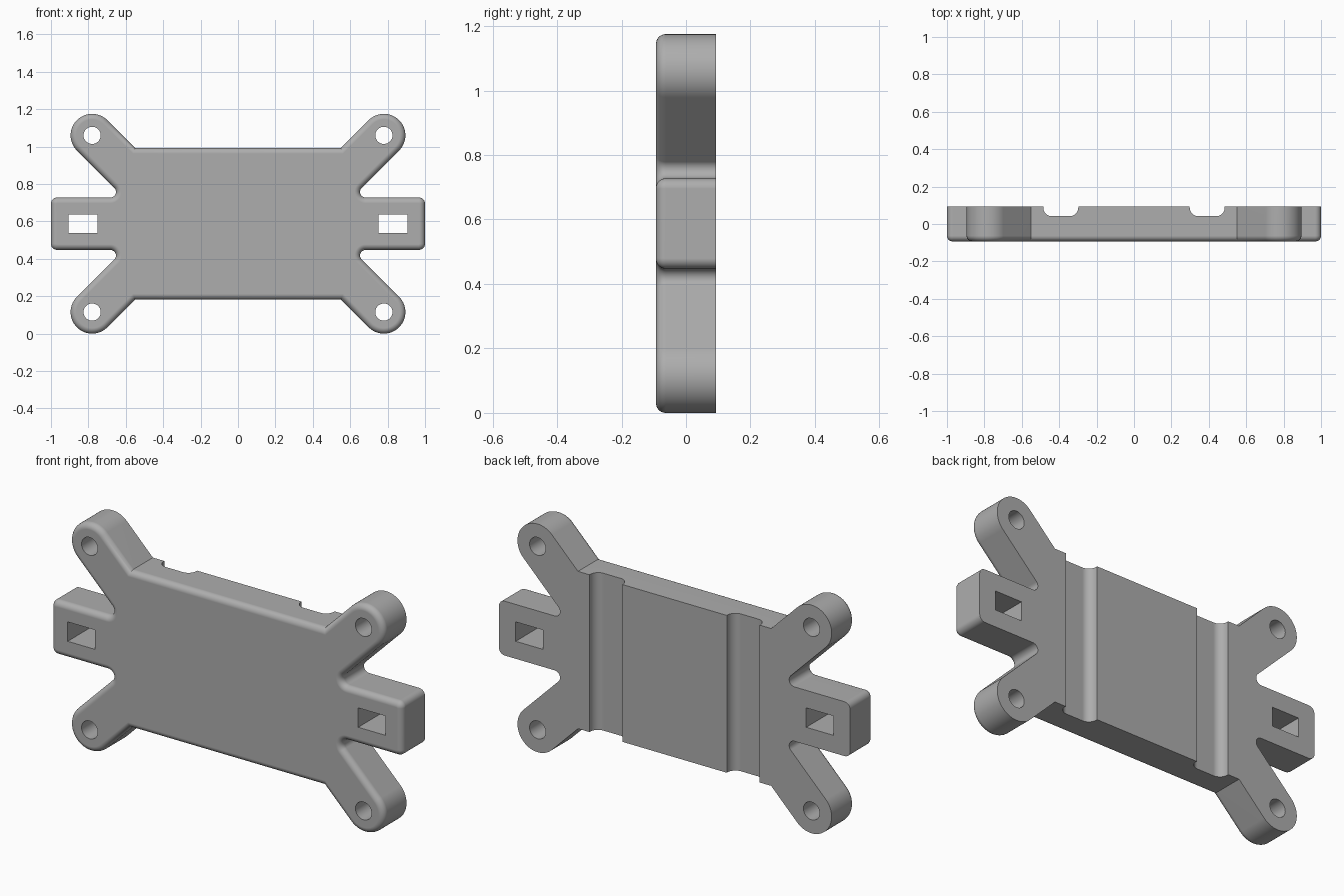
import bpy, bmesh
from math import sin, cos, pi, radians
from mathutils import Vector

old = bpy.data.objects.get("Cube")
if old:
    bpy.data.objects.remove(old, do_unlink=True)

MID = 0.5875             # height of the horizontal symmetry line
FRONT, BACK = -0.093, 0.093
ROUND = 0.03             # rounding of the front rim
HOLE_X, HOLE_Z = 0.78, 0.4725

grey = bpy.data.materials.new("plain grey")
grey.use_nodes = True
colour = (0.42, 0.42, 0.42, 1)
grey.diffuse_color = colour
grey.node_tree.nodes["Principled BSDF"].inputs["Base Color"].default_value = colour


def arc(cx, cy, r, start, end, steps):
    """Points along an arc, angles in degrees."""
    angles = [radians(start + (end - start) * i / steps) for i in range(steps + 1)]
    return [(cx + r * cos(a), cy + r * sin(a)) for a in angles]


def loft(name, rings):
    """Closed solid through a list of equal-length rings of 3D points."""
    bm = bmesh.new()
    loops = [[bm.verts.new(p) for p in ring] for ring in rings]
    n = len(loops[0])
    for a, b in zip(loops, loops[1:]):
        for i in range(n):
            j = (i + 1) % n
            bm.faces.new((a[i], a[j], b[j], b[i]))
    bm.faces.new(loops[0])
    bm.faces.new(loops[-1])
    bmesh.ops.recalc_face_normals(bm, faces=bm.faces)
    mesh = bpy.data.meshes.new(name)
    bm.to_mesh(mesh)
    bm.free()
    mesh.materials.append(grey)
    obj = bpy.data.objects.new(name, mesh)
    bpy.context.collection.objects.link(obj)
    return obj


def inset(points, distance):
    """Move a counter-clockwise outline inwards with mitred corners."""
    result = []
    for i, p in enumerate(points):
        p = Vector(p)
        d1 = (p - Vector(points[i - 1])).normalized()
        d2 = (Vector(points[(i + 1) % len(points)]) - p).normalized()
        n1, n2 = Vector((-d1.y, d1.x)), Vector((-d2.y, d2.x))
        result.append(p + (n1 + n2) * distance / (1 + n1.dot(n2)))
    return result


# Quarter outline: tab corner, notch fillet, round arm end, body corner
quarter = arc(0.968, 0.108, 0.032, 0, 90, 6)
quarter += arc(0.6825, 0.17, 0.03, 270, 135, 10)
quarter += arc(HOLE_X, HOLE_Z, 0.115, -45, 135, 28)
quarter.append((0.55, 0.405))
upper = quarter + [(-x, z) for x, z in reversed(quarter)]
outline = upper + [(x, -z) for x, z in reversed(upper)]

# Bracket body: square back edge, quarter-round front rim
levels = [(BACK, 0)]
for i in range(9):
    a = i / 8 * pi / 2
    levels.append((FRONT + ROUND * (1 - sin(a)), ROUND * (1 - cos(a))))
bracket = loft("mounting_bracket",
               [[(p[0], y, p[1] + MID) for p in inset(outline, d)] for y, d in levels])

# Cutters for screw holes, strap slots and back grooves
cutters = []


def cut_through(name, points):
    cutters.append(loft(name, [[(x, y, z + MID) for x, z in points] for y in (-0.2, 0.2)]))


groove = [(0.485, 0.15)] + arc(0.345, 0.087, 0.045, 180, 270, 10)
groove = [(0.298, 0.15)] + arc(0.343, 0.087, 0.045, 180, 270, 10) \
    + arc(0.44, 0.087, 0.045, 270, 360, 10) + [(0.485, 0.15)]
for side, label in ((1, "left"), (-1, "right")):
    for up, height in ((1, "upper"), (-1, "lower")):
        cut_through(f"{height}_{label}_screw_hole_cutter",
                    arc(side * HOLE_X, up * HOLE_Z, 0.046, 0, 348.75, 31))
    cut_through(f"{label}_slot_cutter",
                [(side * x, z) for x, z in ((0.75, -0.05), (0.905, -0.05), (0.905, 0.05), (0.75, 0.05))])
    cutters.append(loft(f"{label}_groove_cutter",
                        [[(side * x, y, z) for x, y in groove] for z in (-0.1, 1.3)]))

bpy.ops.object.select_all(action="DESELECT")
bpy.context.view_layer.objects.active = bracket
bracket.select_set(True)
for cutter in cutters:
    cutter.hide_render = True
    mod = bracket.modifiers.new(cutter.name, "BOOLEAN")
    mod.operation, mod.solver, mod.object = "DIFFERENCE", "EXACT", cutter
    bpy.ops.object.modifier_apply(modifier=mod.name)
for cutter in cutters:
    bpy.data.objects.remove(cutter, do_unlink=True)

# Smooth rounds, crisp edges, flat large faces
bpy.ops.object.shade_smooth_by_angle(angle=radians(30))
weighted = bracket.modifiers.new("flat_face_normals", "WEIGHTED_NORMAL")
weighted.keep_sharp = True
